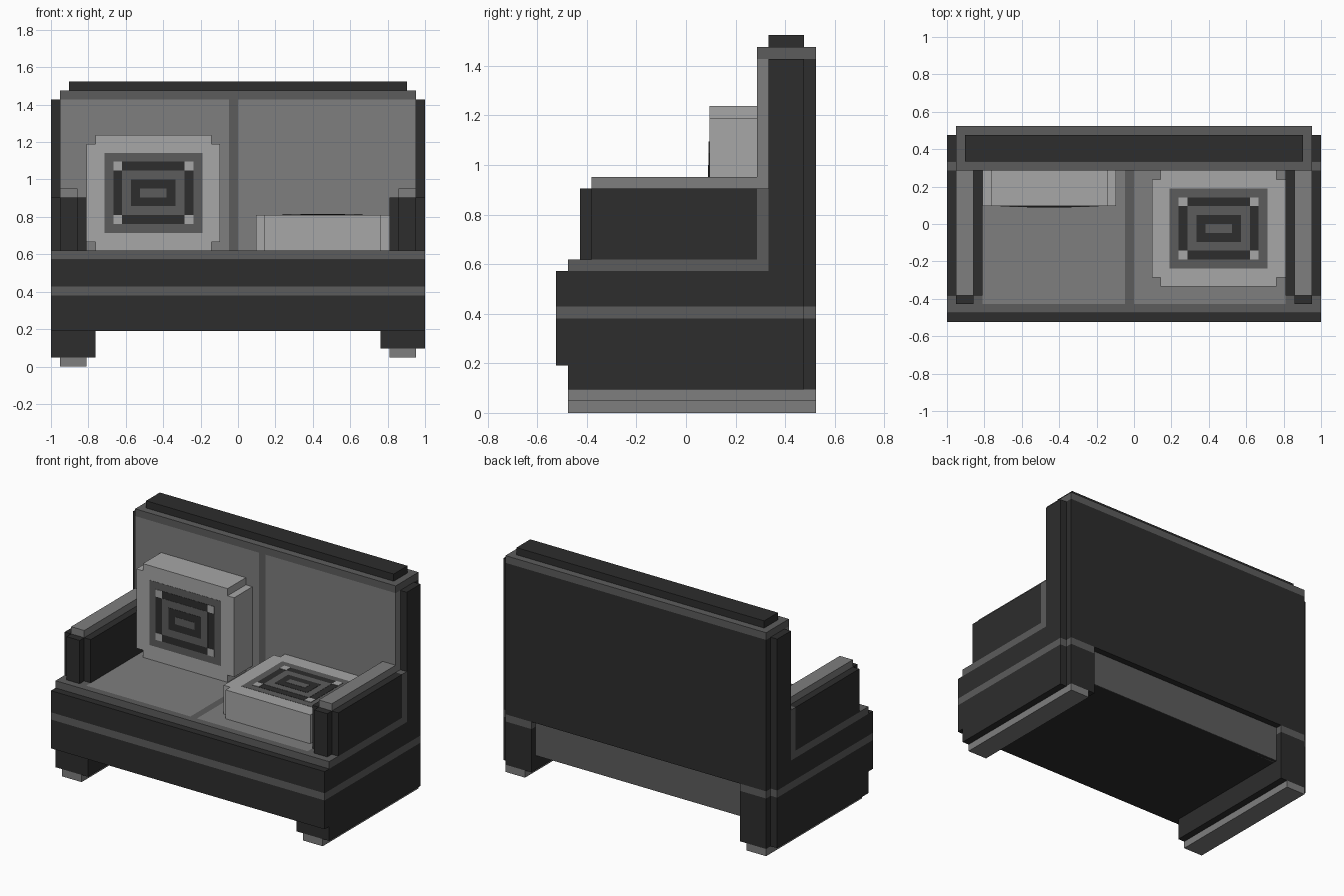
import bpy
import bmesh

U = 2 / 42  # one grid cell

cube = bpy.data.objects.get("Cube")
if cube:
    bpy.data.objects.remove(cube, do_unlink=True)


def material(name, grey):
    mat = bpy.data.materials.new(name)
    mat.use_nodes = True
    colour = (grey, grey, grey, 1)
    mat.diffuse_color = colour
    mat.node_tree.nodes["Principled BSDF"].inputs["Base Color"].default_value = colour
    return mat


DARK = material("charcoal", 0.026)
TRIM = material("dark grey", 0.107)
SEAT = material("mid grey", 0.209)
PALE = material("light grey", 0.385)


def boxes(name, mat, *spans):
    """One object from boxes given in cells as (x0, x1, y0, y1, z0, z1)."""
    bm = bmesh.new()
    for span in spans:
        low, high = span[0::2], span[1::2]
        verts = bmesh.ops.create_cube(bm, size=1)["verts"]
        for v in verts:
            v.co = [(a if c < 0 else b) * U for c, a, b in zip(v.co, low, high)]
    bmesh.ops.recalc_face_normals(bm, faces=bm.faces)
    mesh = bpy.data.meshes.new(name)
    bm.to_mesh(mesh)
    bm.free()
    mesh.materials.append(mat)
    obj = bpy.data.objects.new(name, mesh)
    bpy.context.collection.objects.link(obj)
    return obj


def mirrored(side, span):
    x0, x1 = sorted((span[0] * side, span[1] * side))
    return (x0, x1, *span[2:])


# Base with a stripe around it
boxes("base_lower", DARK, (-21, 21, -11, 10, 4, 8))
boxes("base_stripe", TRIM, (-21, 21, -11, 10, 8, 9))
boxes("base_upper", DARK, (-21, 21, -11, 10, 9, 12))
boxes("rear_recess_panel", TRIM, (-16, 16, 9.5, 10.1, 4, 9))

# Seat cushions, front and side trim, centre divider
boxes("seat_pads", SEAT, (-17, -1, -9, 6, 12, 13), (0, 17, -9, 6, 12, 13))
boxes("seat_trim", TRIM, (-21, 21, -10, -9, 12, 13), (-1, 0, -9, 6, 12, 13),
      (-21, -17, -9, 7, 12, 13), (17, 21, -9, 7, 12, 13))

# Backrest
boxes("back_frame", DARK, (-21, 21, 7, 10, 12, 30), (-20, 20, 10, 11, 9, 30))
boxes("back_pads", SEAT, (-20, -1, 6, 7, 13, 30), (0, 20, 6, 7, 13, 30))
boxes("back_divider", TRIM, (-1, 0, 6, 7, 13, 30))
boxes("back_top_trim", TRIM, (-20, 20, 6, 11, 30, 31))
boxes("back_top_rail", DARK, (-19, 19, 7, 10, 31, 32))

# Arms, legs and feet; the left leg is one cell shorter
for label, side, bottom in (("left", 1, 2), ("right", -1, 1)):
    def part(name, mat, *spans):
        boxes(f"{label}_{name}", mat, *[mirrored(side, s) for s in spans])

    part("arm", DARK, (17, 21, -8, 6, 13, 19), (18, 20, -9, -8, 13, 19))
    part("arm_pad", SEAT, (18, 20, -8, 6, 19, 20))
    part("arm_rear_trim", TRIM, (20, 21, 6, 7, 13, 19))
    part("leg", DARK, (16, 21, -10, 10, bottom, 4), (16, 20, 10, 11, bottom, 8))
    part("leg_stripe", TRIM, (16, 20, 10, 11, 8, 9))
    part("foot", SEAT, (17, 20, -10, 11, bottom - 1, bottom))


def cushion(name, centre_x, centre, face, upright):
    """Notched cushion with nested rectangles on its patterned face."""
    def span(w, h, near, far, dx=0, dh=0):
        x, c = centre_x + dx, centre + dh
        if upright:
            return (x - w, x + w, face - near, face + far, c - h, c + h)
        return (x - w, x + w, c - h, c + h, face - far, face + near)

    boxes(name + "_body", PALE, span(6.5, 6.5, 0, 4),
          span(7.5, 5.5, 0, 4))
    # Nested pattern plates
    for i in range(5):
        boxes(f"{name}_pattern_{i + 1}", DARK if i % 2 else TRIM,
              span(5.5 - i, 4.5 - i, 0.03 * (i + 1), 0))
    # Pale squares on the pattern corners
    boxes(name + "_corner_squares", PALE,
          *[span(0.5, 0.5, 0.1, 0, 4 * sx, 3 * sh)
            for sx in (-1, 1) for sh in (-1, 1)])


cushion("upright_cushion", -9.5, 19.5, 2, True)
cushion("flat_cushion", 9.5, -0.5, 17, False)
